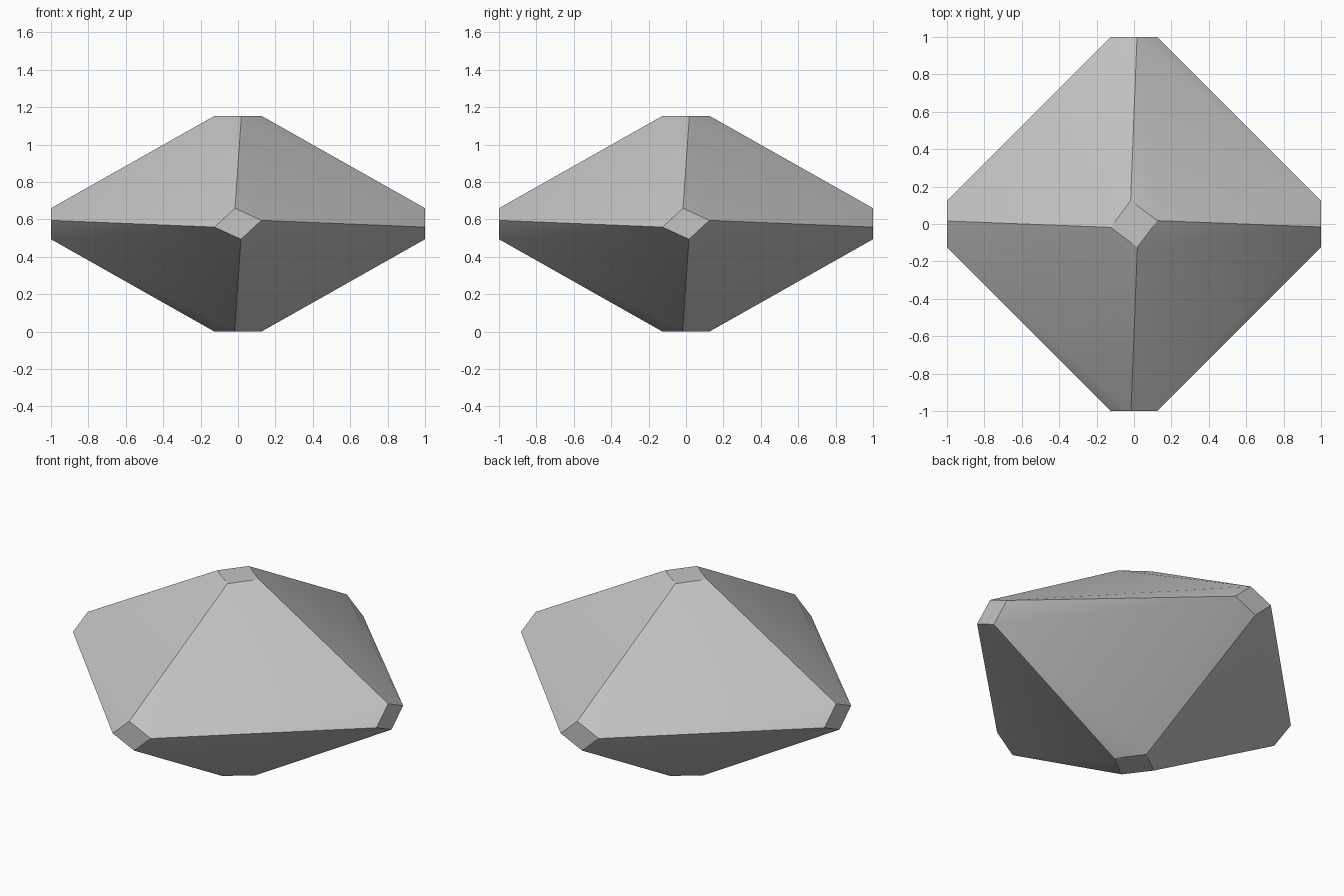
import bpy, bmesh, math
from mathutils import Matrix, Vector

cube = bpy.data.objects.get("Cube")
if cube:
    bpy.data.objects.remove(cube, do_unlink=True)

HALF_HEIGHT = 0.577

# Plain grey stone
stone = bpy.data.materials.new("stone_grey")
stone.use_nodes = True
colour = (0.55, 0.55, 0.55, 1)
stone.diffuse_color = colour
stone.node_tree.nodes["Principled BSDF"].inputs["Base Color"].default_value = colour

# Corners of one slightly twisted, cut-off side tip, and one corner of the top tip
side_tip = [Vector((1, s * y, s * z))
            for s in (1, -1) for y, z in ((-0.016, 0.083), (0.125, 0.018))]
top_corner = Vector((0.125, 0.018, HALF_HEIGHT))

# Repeat the tips around the vertical axis; the bottom tip is the top turned over
points = []
for i in range(4):
    turn = Matrix.Rotation(i * math.pi / 2, 3, 'Z')
    points += [turn @ p for p in side_tip]
    top = turn @ top_corner
    points += [top, Vector((top.x, -top.y, -top.z))]

# Wrap the corners into the crystal
bm = bmesh.new()
for p in points:
    bm.verts.new(p + Vector((0, 0, HALF_HEIGHT)))
bmesh.ops.convex_hull(bm, input=bm.verts[:])
bmesh.ops.dissolve_limit(bm, angle_limit=math.radians(0.5),
                         verts=bm.verts[:], edges=bm.edges[:])
bmesh.ops.recalc_face_normals(bm, faces=bm.faces[:])
mesh = bpy.data.meshes.new("crystal")
bm.to_mesh(mesh)
bm.free()
mesh.materials.append(stone)

crystal = bpy.data.objects.new("crystal", mesh)
bpy.context.collection.objects.link(crystal)
bpy.ops.object.select_all(action='DESELECT')
crystal.select_set(True)
bpy.context.view_layer.objects.active = crystal
bpy.ops.object.shade_smooth_by_angle(angle=math.radians(30))
